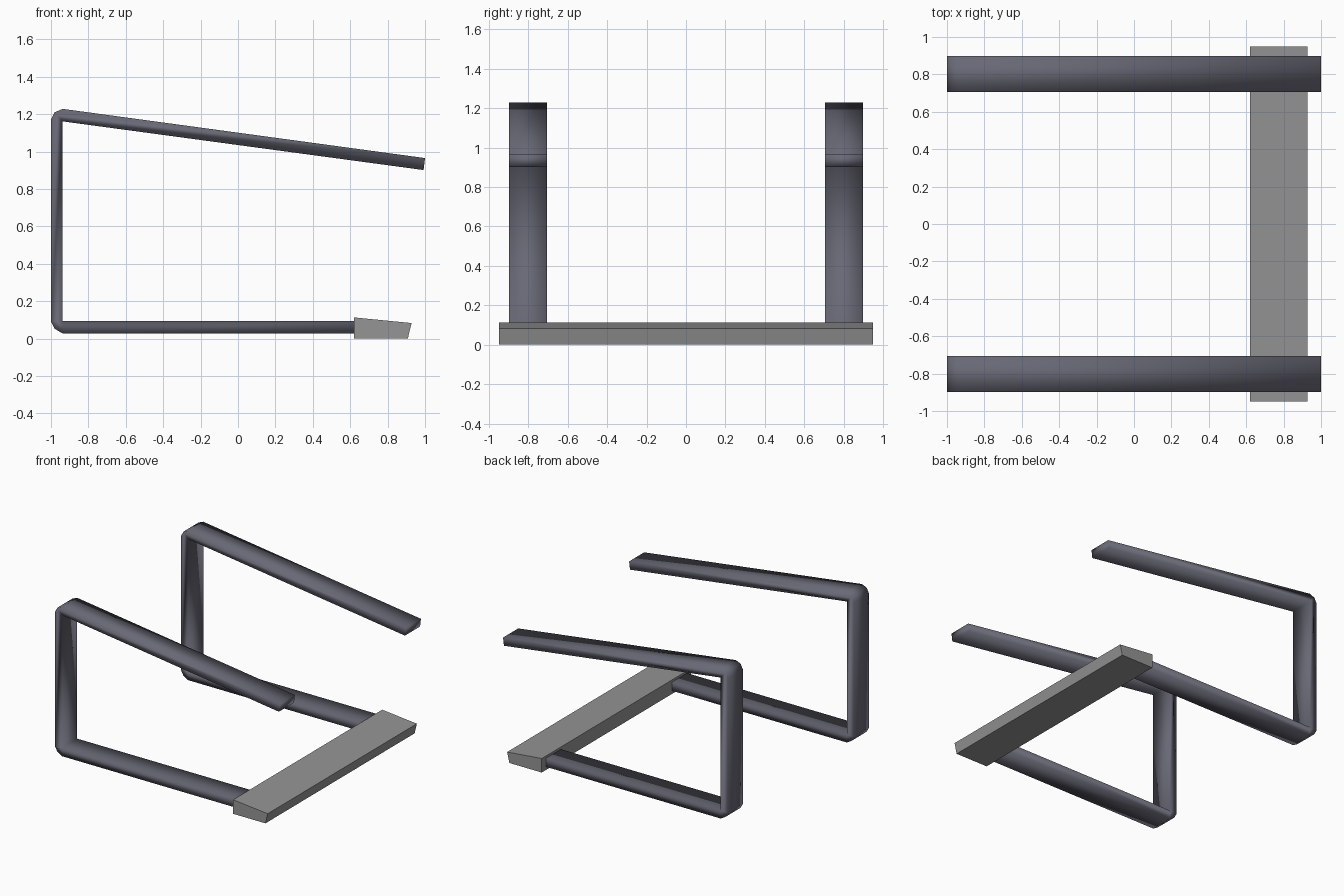
import bpy, bmesh

if "Cube" in bpy.data.objects:
    bpy.data.objects.remove(bpy.data.objects["Cube"])


def material(name, rgb):
    m = bpy.data.materials.new(name)
    m.diffuse_color = (*rgb, 1)
    m.use_nodes = True
    m.node_tree.nodes["Principled BSDF"].inputs["Base Color"].default_value = m.diffuse_color
    return m


def extrude_profile(name, pts, y0, y1, mat, smooth=False):
    """Closed x-z outline swept along y from y0 to y1."""
    bm = bmesh.new()
    face = bm.faces.new([bm.verts.new((x, y0, z)) for x, z in pts])
    ext = bmesh.ops.extrude_face_region(bm, geom=[face])
    moved = [v for v in ext["geom"] if isinstance(v, bmesh.types.BMVert)]
    bmesh.ops.translate(bm, verts=moved, vec=(0, y1 - y0, 0))
    bmesh.ops.recalc_face_normals(bm, faces=bm.faces)
    for f in bm.faces:
        f.smooth = smooth
    me = bpy.data.meshes.new(name)
    bm.to_mesh(me)
    bm.free()
    me.materials.append(mat)
    ob = bpy.data.objects.new(name, me)
    bpy.context.collection.objects.link(ob)
    return ob


dark = material("dark_metal", (0.14, 0.14, 0.18))
grey = material("grey_block", (0.3, 0.3, 0.3))

# Bent flat bar: outer edge with clipped corners, then the inner edge back
outer = [(0.66, 0.027), (-0.937, 0.027), (-0.98, 0.052), (-1, 0.09),
         (-1, 1.17), (-0.98, 1.21), (-0.937, 1.228), (1, 0.965)]
inner = [(0.992, 0.901), (-0.937, 1.161), (-0.937, 0.095), (0.66, 0.095)]

# Pair of side bars
for side, s in (("left", 1), ("right", -1)):
    extrude_profile(side + "_bar", outer + inner, s * 0.705, s * 0.897, dark, True)

# Wedge-shaped cross block joining the lower ends
extrude_profile("cross_block",
                [(0.62, 0), (0.908, 0), (0.928, 0.083), (0.62, 0.113)],
                -0.948, 0.948, grey)
